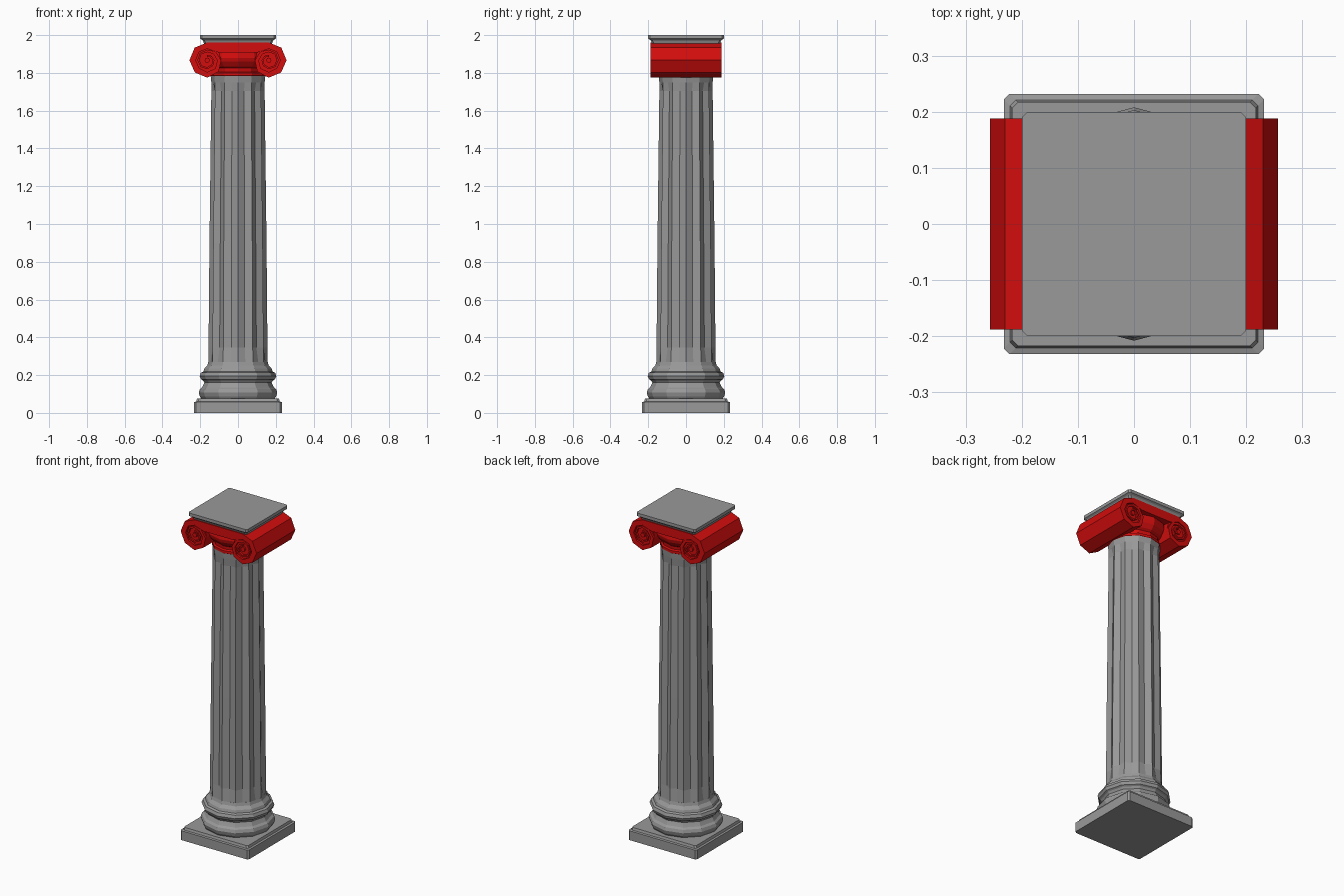
import bpy, bmesh
from math import sin, cos, pi, radians

cube = bpy.data.objects.get("Cube")
if cube:
    bpy.data.objects.remove(cube)


def material(name, rgb):
    m = bpy.data.materials.new(name)
    m.use_nodes = True
    m.diffuse_color = (*rgb, 1)
    m.node_tree.nodes["Principled BSDF"].inputs["Base Color"].default_value = (*rgb, 1)
    return m


STONE = material("grey stone", (0.32, 0.32, 0.32))
RED = material("red paint", (0.65, 0.004, 0.004))
SIDES = 12


def finish(name, bm, mat):
    bmesh.ops.recalc_face_normals(bm, faces=bm.faces)
    mesh = bpy.data.meshes.new(name)
    bm.to_mesh(mesh)
    bm.free()
    mesh.materials.append(mat)
    obj = bpy.data.objects.new(name, mesh)
    bpy.context.collection.objects.link(obj)
    return obj


def loft(name, rings, mat):
    """Skin a stack of equal-length point rings and cap both ends."""
    bm = bmesh.new()
    loops = [[bm.verts.new(p) for p in ring] for ring in rings]
    n = len(loops[0])
    for a, b in zip(loops, loops[1:]):
        for i in range(n):
            j = (i + 1) % n
            bm.faces.new((a[i], a[j], b[j], b[i]))
    bm.faces.new(loops[0])
    bm.faces.new(loops[-1])
    return finish(name, bm, mat)


def round_ring(r, z):
    return [(r * sin(2 * pi * i / SIDES), r * cos(2 * pi * i / SIDES), z)
            for i in range(SIDES)]


def square_ring(h, z, c=0.01):
    k = h - c
    return [(h, -k, z), (h, k, z), (k, h, z), (-k, h, z),
            (-h, k, z), (-h, -k, z), (-k, -h, z), (k, -h, z)]


def fluted_ring(r, z, depth):
    """Ridges on the even points, groove bottoms on the odd ones."""
    flat = r * cos(pi / SIDES)
    ring = []
    for i in range(2 * SIDES):
        rad = r if i % 2 == 0 else flat - depth
        a = pi * i / SIDES
        ring.append((rad * sin(a), rad * cos(a), z))
    return ring


def extrude_y(name, pts, y0, y1, mat):
    return loft(name, [[(x, y, z) for x, z in pts] for y in (y0, y1)], mat)


# Square plinth with a stepped top
loft("plinth", [square_ring(h, z) for h, z in
                ((0.232, 0), (0.232, 0.057), (0.221, 0.06), (0.217, 0.075))], STONE)

# Moulded round base: lower torus, hollow, upper torus, flare
loft("base_moulding", [round_ring(r, z) for r, z in
     ((0.19, 0.07), (0.202, 0.088), (0.208, 0.108), (0.202, 0.126), (0.19, 0.135),
      (0.185, 0.145), (0.178, 0.16), (0.186, 0.172), (0.196, 0.178), (0.203, 0.195),
      (0.196, 0.213), (0.183, 0.219), (0.178, 0.235), (0.162, 0.252),
      (0.157, 0.27))], STONE)

# Tapered shaft with flutes that run out at both ends
loft("fluted_shaft", [fluted_ring(*row) for row in
     ((0.157, 0.265, 0), (0.156, 0.345, 0.013), (0.151, 0.9, 0.013),
      (0.141, 1.705, 0.012), (0.141, 1.75, 0), (0.145, 1.785, 0))], STONE)

# Round red neck under the scrolls
loft("capital_neck", [round_ring(r, z) for r, z in
     ((0.138, 1.775), (0.146, 1.785), (0.146, 1.8), (0.136, 1.806), (0.138, 1.825),
      (0.152, 1.835), (0.17, 1.86), (0.176, 1.88), (0.168, 1.92))], RED)

# Scroll outline: an octagonal curl that tightens towards the inside
CX, CZ, FACE, BACK = 0.163, 1.867, 0.188, 0.176
RADII = [0.094, 0.094, 0.094, 0.092, 0.092, 0.086, 0.074, 0.064,
         0.056, 0.054, 0.052, 0.05, 0.047, 0.043, 0.038, 0.033, 0.028]


def curl(step, r, side):
    a = radians(90 - 45 * step)
    return side * (CX + r * cos(a)), CZ + r * sin(a)


BAND = 1.907
half = [curl(i, RADII[i], 1) for i in range(7)] + [(0.1, BAND)]
outline = half + [(-x, z) for x, z in reversed(half)]
extrude_y("scroll_body", outline, -BACK, BACK, RED)

# Raised band and spiral ridges on both faces
for end, tag in ((-1, "front"), (1, "back")):
    y0, y1 = end * (BACK - 0.002), end * FACE
    top = CZ + RADII[0]
    extrude_y(tag + "_band", [(-CX, top), (CX, top), (CX, BAND + 0.02),
                              (0.1, BAND), (-0.1, BAND), (-CX, BAND + 0.02)], y0, y1, RED)
    for side, name in ((1, "left"), (-1, "right")):
        outer, inner = [], []
        for i, r in enumerate(RADII):
            width = 0.033 if i < 4 else max(0.01, 0.033 - 0.004 * (i - 3))
            outer.append(curl(i, r, side))
            inner.append(curl(i, r - width, side))
        bm = bmesh.new()
        rows = [[bm.verts.new((p[0], y, p[1])) for p in (o, n) for y in (y0, y1)]
                for o, n in zip(outer, inner)]
        order = (0, 1, 3, 2)
        for a, b in zip(rows, rows[1:]):
            for k in range(4):
                p, q = order[k], order[(k + 1) % 4]
                bm.faces.new((a[p], a[q], b[q], b[p]))
        for row in (rows[0], rows[-1]):
            bm.faces.new([row[k] for k in order])
        finish(f"{tag}_{name}_spiral", bm, RED)
        # Central eye of the scroll
        eye = [curl(i, 0.014, side) for i in range(8)]
        extrude_y(f"{tag}_{name}_eye", eye, y0, y1, RED)

# Square slab on top of the capital
loft("top_slab", [square_ring(h, z) for h, z in
     ((0.18, 1.955), (0.185, 1.968), (0.19, 1.975), (0.2, 1.981), (0.2, 2.0))], STONE)
